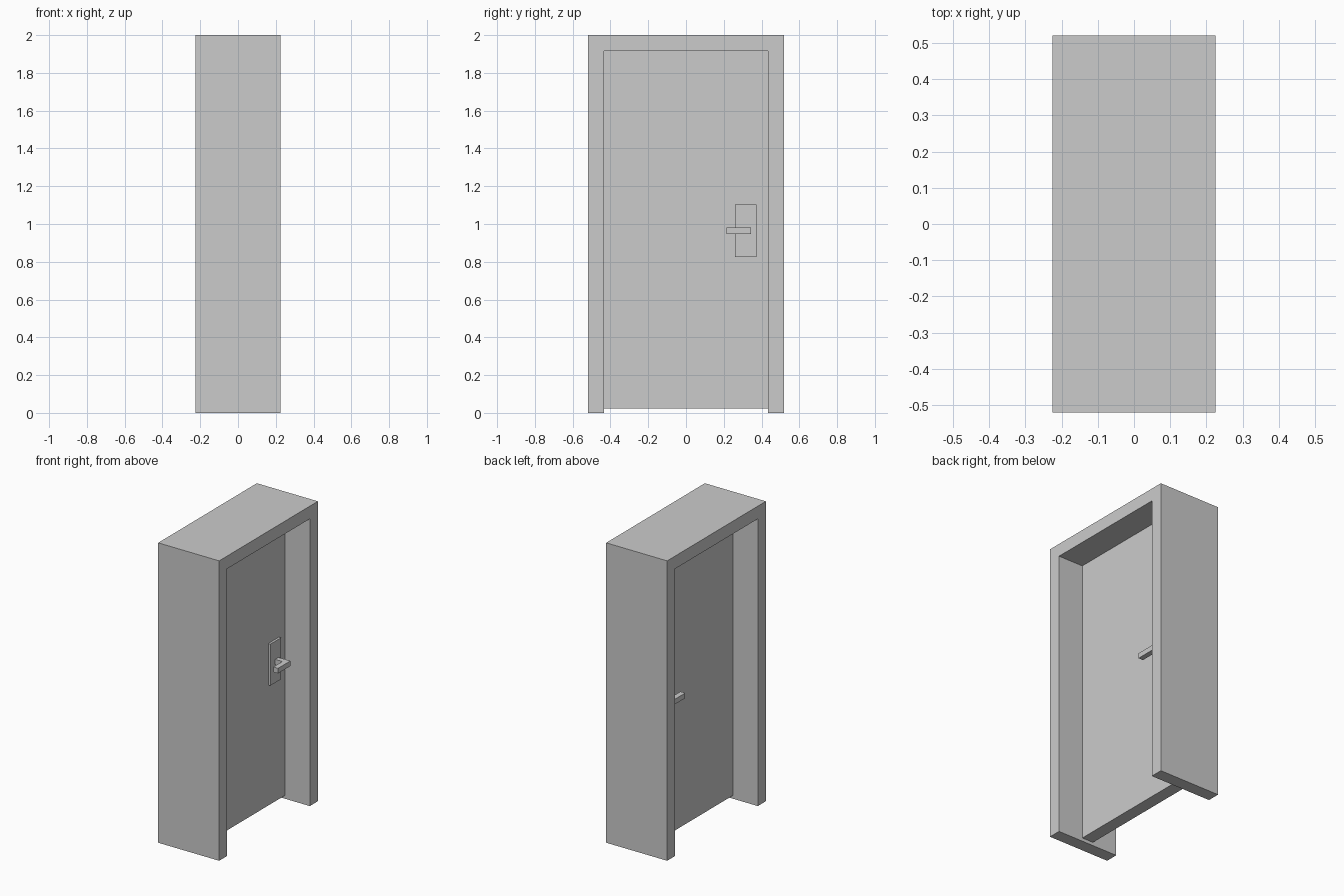
import bpy
import bmesh

if "Cube" in bpy.data.objects:
    bpy.data.objects.remove(bpy.data.objects["Cube"])


def prism(name, profile, axis, start, depth):
    """Extrude a closed profile: axis 'X' uses (y, z) points, 'Z' uses (x, y)."""
    bm = bmesh.new()
    if axis == 'X':
        pts, offset = [(start, a, b) for a, b in profile], (depth, 0, 0)
    else:
        pts, offset = [(a, b, start) for a, b in profile], (0, 0, depth)
    face = bm.faces.new([bm.verts.new(p) for p in pts])
    result = bmesh.ops.extrude_face_region(bm, geom=[face])
    verts = [g for g in result["geom"] if isinstance(g, bmesh.types.BMVert)]
    bmesh.ops.translate(bm, verts=verts, vec=offset)
    bmesh.ops.recalc_face_normals(bm, faces=bm.faces[:])
    mesh = bpy.data.meshes.new(name)
    bm.to_mesh(mesh)
    bm.free()
    obj = bpy.data.objects.new(name, mesh)
    bpy.context.collection.objects.link(obj)
    return obj


def rect(a0, a1, b0, b1):
    return [(a0, b0), (a1, b0), (a1, b1), (a0, b1)]


def mirror_x(obj):
    obj.modifiers.new("other_side", 'MIRROR').use_axis = (True, False, False)


DEPTH, WIDTH, OPENING, LINTEL = 0.225, 0.52, 0.435, 1.915
DOOR = 0.042

# Deep frame: two jambs and a lintel in one profile
prism("door_frame", [(-WIDTH, 0), (-OPENING, 0), (-OPENING, LINTEL),
                     (OPENING, LINTEL), (OPENING, 0), (WIDTH, 0),
                     (WIDTH, 2), (-WIDTH, 2)], 'X', -DEPTH, 2 * DEPTH)

# Door leaf, raised slightly off the ground
prism("door_leaf", rect(-OPENING, OPENING, 0.022, LINTEL), 'X', -DOOR, 2 * DOOR)

# Handle plate on both sides
mirror_x(prism("handle_plate", rect(0.26, 0.372, 0.825, 1.102), 'X', DOOR, 0.015))

# L-shaped lever on both sides
lever = [(DOOR + 0.015, 0.31), (0.11, 0.31), (0.11, 0.215),
         (0.145, 0.215), (0.145, 0.345), (DOOR + 0.015, 0.345)]
mirror_x(prism("handle_lever", lever, 'Z', 0.947, 0.034))
